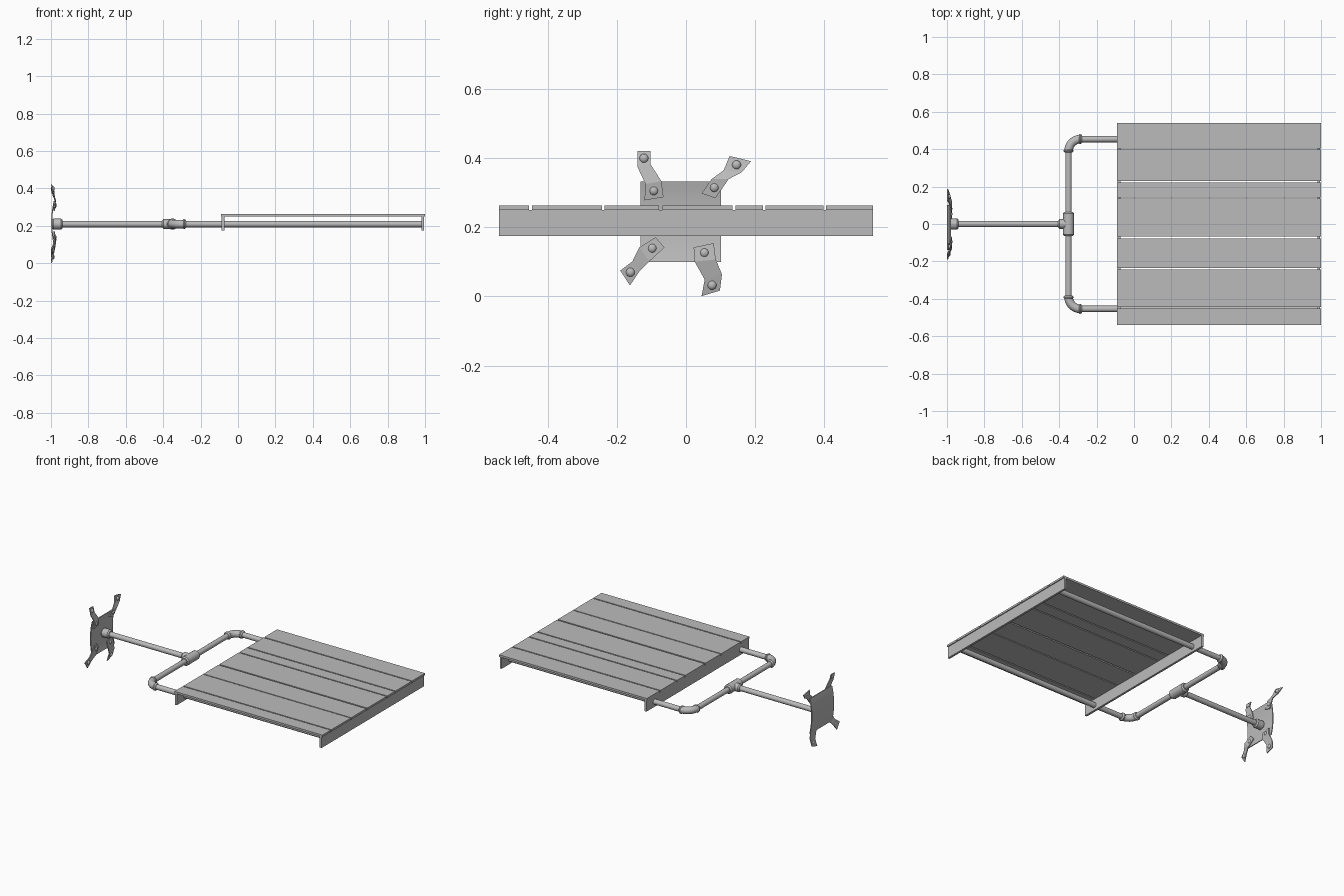
import bpy, bmesh, math
from mathutils import Vector

cube = bpy.data.objects.get("Cube")
if cube:
    bpy.data.objects.remove(cube, do_unlink=True)

GREY = 0.5
metal = bpy.data.materials.new("plain_grey")
metal.use_nodes = True
metal.diffuse_color = (GREY, GREY, GREY, 1)
metal.node_tree.nodes["Principled BSDF"].inputs["Base Color"].default_value = (GREY, GREY, GREY, 1)


def add_object(name, bm, smooth=False):
    bmesh.ops.recalc_face_normals(bm, faces=bm.faces[:])
    mesh = bpy.data.meshes.new(name)
    bm.to_mesh(mesh)
    bm.free()
    mesh.materials.append(metal)
    obj = bpy.data.objects.new(name, mesh)
    bpy.context.collection.objects.link(obj)
    if smooth:
        bpy.ops.object.select_all(action='DESELECT')
        bpy.context.view_layer.objects.active = obj
        obj.select_set(True)
        bpy.ops.object.shade_smooth_by_angle(angle=math.radians(35))
    return obj


def box(name, low, high):
    low, high = Vector(low), Vector(high)
    bm = bmesh.new()
    bmesh.ops.create_cube(bm, size=1)
    for v in bm.verts:
        v.co = (low + high) / 2 + v.co * (high - low)
    return add_object(name, bm)


def tube(name, path, radii, sides=16):
    """Sweep a circle along a path lying level, one radius per point."""
    bm = bmesh.new()
    path = [Vector(p) for p in path]
    up = Vector((0, 0, 1))
    rings = []
    for i, p in enumerate(path):
        ahead = path[min(i + 1, len(path) - 1)] - path[max(i - 1, 0)]
        side = ahead.normalized().cross(up)
        angles = [math.tau * k / sides for k in range(sides)]
        rings.append([bm.verts.new(p + radii[i] * (side * math.cos(a) + up * math.sin(a)))
                      for a in angles])
    for a, b in zip(rings, rings[1:]):
        for k in range(sides):
            n = (k + 1) % sides
            bm.faces.new((a[k], a[n], b[n], b[k]))
    bm.faces.new(rings[0])
    bm.faces.new(rings[-1])
    return add_object(name, bm, True)


def sleeve(name, start, end, radius):
    """Pipe fitting with chamfered ends."""
    a, b = Vector(start), Vector(end)
    step = (b - a).normalized() * 0.008
    tube(name, (a, a + step, b - step, b), (radius * 0.75, radius, radius, radius * 0.75))


# Slatted deck
LEFT, RIGHT, DECK = -0.09, 1.0, 0.25
slats = ((-.54, -.453), (-.445, -.243), (-.236, -.078), (-.068, .135),
         (.143, .222), (.23, .397), (.405, .54))
for i, (y0, y1) in enumerate(slats):
    box(f"slat_{i + 1}", (LEFT, y0, DECK), (RIGHT, y1, DECK + 0.013))
for name, x in (("inner_end_board", LEFT + 0.003), ("outer_end_board", RIGHT - 0.02)):
    box(name, (x, -.54, .175), (x + .014, .54, DECK))

# Pipe frame
Z, R, FIT = 0.209, 0.017, 0.026
TEE, ARM, BEND = -0.35, 0.454, 0.065
tube("main_pipe", ((-.99, 0, Z), (TEE, 0, Z)), (R, R))
tube("cross_pipe", ((TEE, -ARM + BEND, Z), (TEE, ARM - BEND, Z)), (R, R))
sleeve("tee_cross", (TEE, -.064, Z), (TEE, .064, Z), 0.03)
sleeve("tee_branch", (TEE - .055, 0, Z), (TEE, 0, Z), FIT)
sleeve("wall_collar", (-.995, 0, Z), (-.938, 0, Z), 0.029)
for name, s in (("back", 1), ("front", -1)):
    tube(f"{name}_support_pipe", ((TEE + BEND, s * ARM, Z), (.985, s * ARM, Z)), (R, R))
    turns = [math.pi / 2 * k / 8 for k in range(9)]
    arc = [(TEE + BEND - BEND * math.cos(t), s * (ARM - BEND + BEND * math.sin(t)), Z)
           for t in turns]
    tube(f"{name}_elbow", arc, [0.023] * len(arc))
    sleeve(f"{name}_elbow_cross_collar", (TEE, s * (ARM - BEND - .008), Z),
           (TEE, s * (ARM - BEND + .014), Z), FIT)
    sleeve(f"{name}_elbow_support_collar", (TEE + BEND - .014, s * ARM, Z),
           (TEE + BEND + .008, s * ARM, Z), FIT)


def strip(name, stations, thickness, smooth=False):
    """Thin sheet through pairs of edge points, thickened towards +x."""
    bm = bmesh.new()
    pairs = [[bm.verts.new(p) for p in pair] for pair in stations]
    for a, b in zip(pairs, pairs[1:]):
        bm.faces.new((a[0], a[1], b[1], b[0]))
    sheet = bm.faces[:]
    top = bmesh.ops.extrude_face_region(bm, geom=sheet, use_keep_orig=True)
    moved = [g for g in top["geom"] if isinstance(g, bmesh.types.BMVert)]
    bmesh.ops.translate(bm, verts=moved, vec=(thickness, 0, 0))
    return add_object(name, bm, smooth)


# Gently dished mounting plate
MID, HALF = 0.216, 0.117
plate = []
for k in range(-6, 7):
    t = k / 6
    x = -0.999 + 0.014 * t * t
    plate.append(((x, -.132, MID + HALF * t), (x, .101, MID + HALF * t)))
strip("mounting_plate", plate, 0.006, True)

# Bent claw straps with rivets: edge pairs in (y, z) from inner to outer end
claws = {
    "upper_front": (((-.12, .278), (-.065, .287)), ((-.117, .325), (-.071, .333)),
                    ((-.14, .374), (-.103, .383)), ((-.14, .42), (-.103, .42))),
    "upper_back": (((.045, .298), (.085, .284)), ((.074, .339), (.123, .339)),
                   ((.109, .365), (.161, .359)), ((.126, .406), (.188, .391))),
    "lower_front": (((-.088, .171), (-.062, .142)), ((-.135, .142), (-.106, .101)),
                    ((-.155, .101), (-.135, .072)), ((-.19, .075), (-.162, .032))),
    "lower_back": (((.022, .142), (.08, .154)), ((.025, .101), (.086, .107)),
                   ((.054, .049), (.104, .064)), ((.045, .001), (.098, .017))),
}
DEPTHS = (-.986, -.98, -.99, -1.0)
for name, pairs in claws.items():
    strip(f"{name}_claw", [[(x, y, z) for y, z in pair] for x, pair in zip(DEPTHS, pairs)], 0.006)
    for end, spot in (("inner", pairs[:2]), ("outer", pairs[2:])):
        points = [Vector((0, y, z)) for pair in spot for y, z in pair]
        centre = sum(points, Vector()) / 4
        centre.x = -.98 if end == "inner" else -.989
        bm = bmesh.new()
        bmesh.ops.create_uvsphere(bm, u_segments=12, v_segments=8, radius=0.013)
        bmesh.ops.scale(bm, verts=bm.verts[:], vec=(0.7, 1, 1))
        bmesh.ops.translate(bm, verts=bm.verts[:], vec=centre)
        add_object(f"{name}_{end}_rivet", bm, True)
